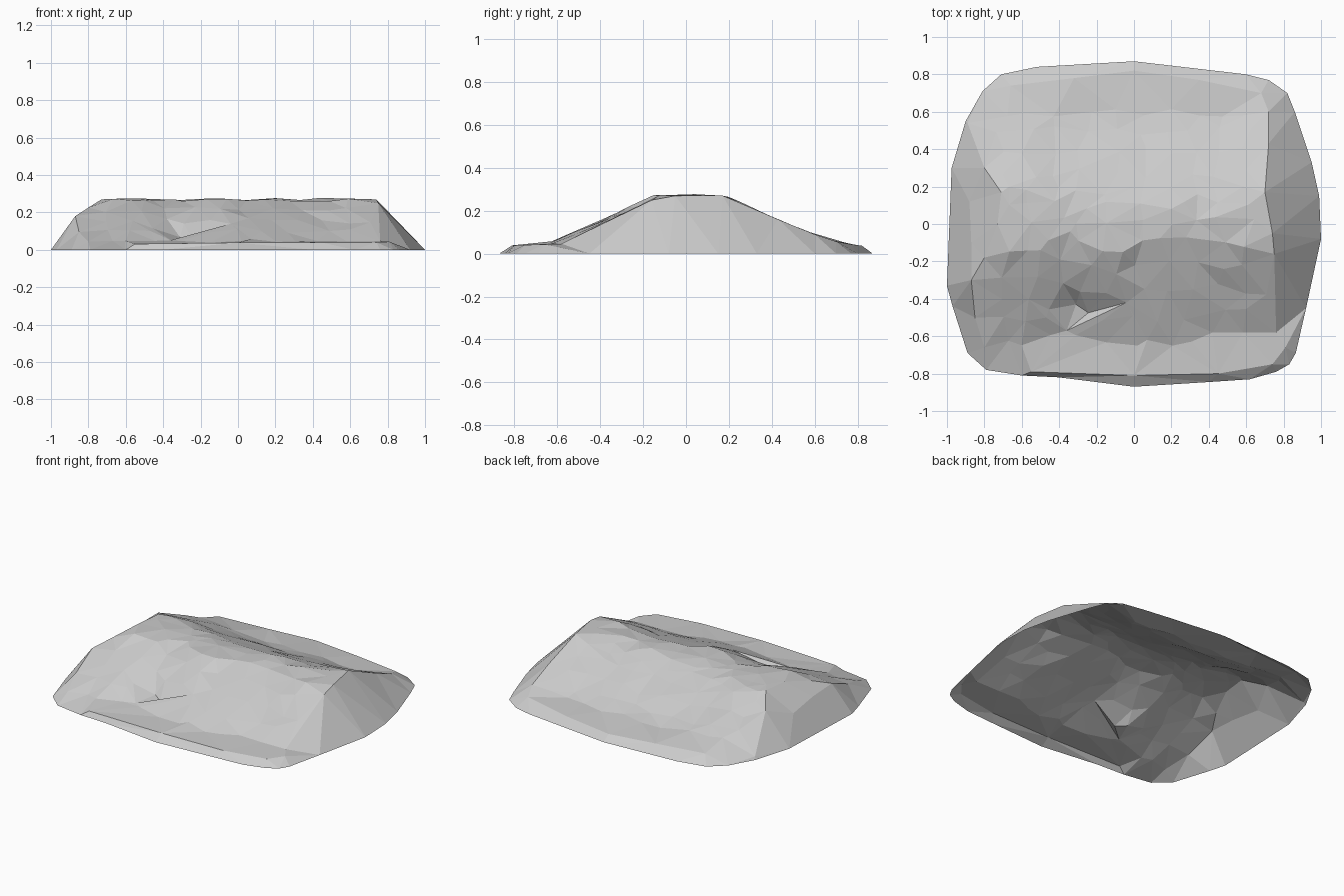
import bpy
import random
from mathutils import Vector
from mathutils.geometry import delaunay_2d_cdt, intersect_point_line

random.seed(4)
cube = bpy.data.objects.get("Cube")
if cube:
    bpy.data.objects.remove(cube, do_unlink=True)

# Ground outline of the mound, counter-clockwise
RIM = [(-.9, .55), (-.975, .3), (-1, -.33), (-.97, -.44), (-.89, -.69), (-.79, -.78),
       (-.6, -.81), (-.4, -.82), (0, -.87), (.4, -.845), (.62, -.83), (.76, -.79),
       (.83, -.75), (.865, -.69), (.92, -.45), (1, -.08), (.99, .15), (.95, .33),
       (.86, .6), (.82, .7), (.72, .77), (.6, .8), (0, .87), (-.52, .84),
       (-.71, .8), (-.81, .71)]
# Sharp edges between the long slopes and the two end caps
LEFT_CREASE = [(-.87, -.3), (-.8, -.18), (-.73, 0), (-.71, .17), (-.8, .3), (-.89, .54)]
RIGHT_CREASE = [(.76, -.58), (.75, -.16), (.74, -.05), (.7, .17), (.72, .43), (.72, .6)]
# Raised lips just inside the outline, and the low fold at the front foot
FRONT_LIP = [(-.55, -.79), (0, -.81), (.45, -.8), (.74, -.75)]
BACK_LIP = [(-.66, .74), (-.32, .78), (0, .82), (.35, .77), (.68, .7)]
FOLD = [(-.47, -.5), (-.36, -.57), (-.04, -.42), (.07, -.62)]
# Wandering lines of the front crest and front foot, as (x, y)
CREST = [(-.8, -.15), (-.5, -.14), (-.34, -.04), (-.2, -.14), (-.06, -.15),
         (.03, -.08), (.35, -.07), (.5, -.11), (.75, -.14)]
FOOT = [(-.85, -.6), (-.55, -.65), (-.36, -.57), (-.06, -.65), (.25, -.65), (.45, -.58), (.75, -.58)]
# Back slope near the ends and, set lower, across the middle
BACK = [(.17, .27), (.25, .238), (.33, .2), (.66, .065), (.81, .04), (.87, .02)]
BACK_MIDDLE = [(.09, .272), (.2, .23), (.57, .06), (.81, .04), (.87, .02)]


def lerp(table, t):
    """Piecewise linear lookup, clamped at the ends."""
    if t <= table[0][0]:
        return table[0][1]
    for (a, u), (b, v) in zip(table, table[1:]):
        if t <= b:
            return u + (v - u) * (t - a) / (b - a)
    return table[-1][1]


def rim_distance(p):
    best = 9
    for a, b in zip(RIM, RIM[1:] + RIM[:1]):
        a, b = Vector(a), Vector(b)
        t = intersect_point_line(p, a, b)[1]
        best = min(best, (Vector(p) - a.lerp(b, min(1, max(0, t)))).length)
    return best


def height(p):
    x, y = p
    d = rim_distance(p)
    if d < .002:
        return 0
    if y > 0:
        middle = max(0, min(1, (.62 - abs(x - .1)) / .22))
        z = lerp(BACK, y) * (1 - middle) + lerp(BACK_MIDDLE, y) * middle
    else:
        foot, crest = lerp(FOOT, x), lerp(CREST, x)
        z = lerp([(-.82, .038), (foot, .046), (crest, .268), (.1, .272)], y)
        # Hollow behind the fold
        r = ((x + .28) / .12) ** 2 + ((y + .45) / .07) ** 2
        z -= .05 * max(0, 1 - r / 1.6)
    if d > .1 and abs(x) < .7:
        z += random.uniform(-.008, .006)
    return max(.03 * min(1, d / .05), min(z, 1.4 * d, .09 + .7 * d))


# Scattered points of the faceted surface, row by row from foot to back
points = []
for i in range(12):
    x = -.85 + i * .145
    foot, crest = lerp(FOOT, x), lerp(CREST, x)
    rows = [foot] + [foot + (crest - foot) * t for t in (.25, .5, .75)]
    rows += [crest, .02, .1, .18, .27, .39, .5, .6]
    for k, y in enumerate(rows):
        loose = 0 if k in (0, 4) else .025
        px, py = x + random.uniform(-.045, .045), y + random.uniform(-loose, loose)
        left = lerp([(b, a) for a, b in LEFT_CREASE], py) + .04
        right = lerp([(b, a) for a, b in RIGHT_CREASE], py) - .04
        if left < px < right and rim_distance((px, py)) > .08:
            points.append((px, py))
# Crest notch, hollow, bulge of the left cap and front corners
points += [(-.5, -.14), (-.34, -.04), (-.06, -.15), (.03, -.08), (-.31, -.43),
           (-.88, .12), (-.87, -.1), (-.85, -.5), (-.8, -.66), (.81, -.66)]

# Triangulate, keeping the outline, creases, lips and fold as edges
verts, edges = list(RIM), [(i, (i + 1) % len(RIM)) for i in range(len(RIM))]
for chain in (LEFT_CREASE, RIGHT_CREASE, FRONT_LIP, BACK_LIP, FOLD):
    start = len(verts)
    verts += chain
    edges += [(start + i, start + i + 1) for i in range(len(chain) - 1)]
verts += points
flat, _, faces, *_ = delaunay_2d_cdt([Vector(v) for v in verts], edges, [], 1, .0001)

# Mound: open underneath, flat faces
mesh = bpy.data.meshes.new("mound")
mesh.from_pydata([(p.x, p.y, height(p)) for p in flat], [], faces)
if sum(f.normal.z for f in mesh.polygons) < 0:
    mesh.flip_normals()
mound = bpy.data.objects.new("mound", mesh)
bpy.context.collection.objects.link(mound)

grey = bpy.data.materials.new("stone grey")
grey.use_nodes = True
grey.diffuse_color = (.6, .6, .6, 1)
grey.node_tree.nodes["Principled BSDF"].inputs["Base Color"].default_value = (.6, .6, .6, 1)
mesh.materials.append(grey)
